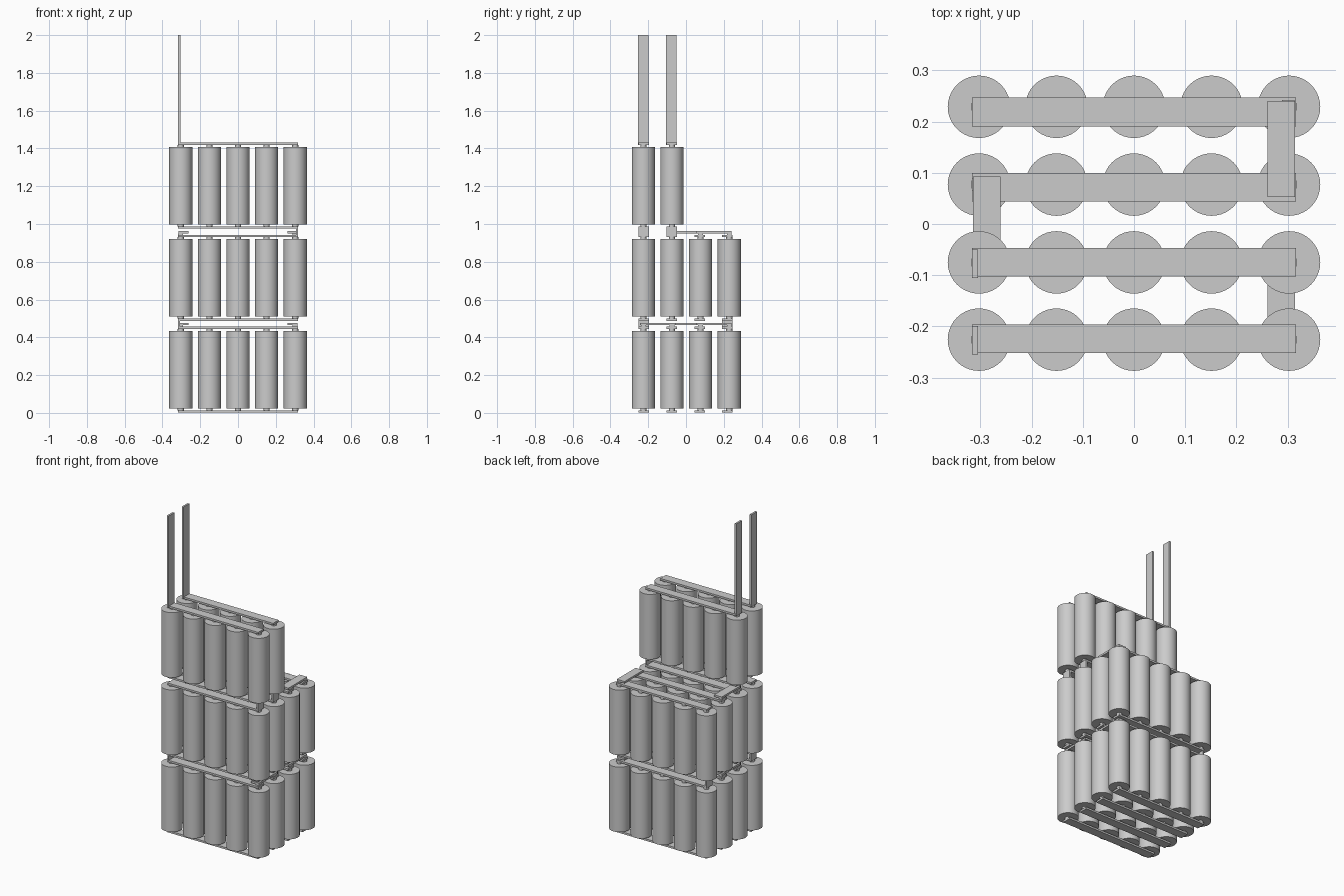
import bpy
import bmesh
import math
from mathutils import Matrix

cube = bpy.data.objects.get("Cube")
if cube:
    bpy.data.objects.remove(cube, do_unlink=True)

# One plain grey for the whole pack
grey = bpy.data.materials.new("plain_grey")
grey.use_nodes = True
grey.diffuse_color = (0.6, 0.6, 0.6, 1)
grey.node_tree.nodes["Principled BSDF"].inputs["Base Color"].default_value = (0.6, 0.6, 0.6, 1)

PITCH = 0.1515
RADIUS = 0.061
HEIGHT = 0.41
NUB = 0.011        # terminal height
THICK = 0.012      # metal strip thickness
WIDTH = 0.056      # metal strip width
END = 0.317        # strap half length
ROWS = [-0.226, -0.075, 0.077, 0.229]
STRIPS = [-0.224, -0.075, 0.072, 0.219]
BASES = [0.024, 0.51, 0.998]
ROWS_IN = [4, 4, 2]


def add_object(name, bm):
    mesh = bpy.data.meshes.new(name)
    bm.to_mesh(mesh)
    bm.free()
    mesh.materials.append(grey)
    obj = bpy.data.objects.new(name, mesh)
    bpy.context.collection.objects.link(obj)
    return obj


def box(name, x0, x1, y0, y1, z0, z1):
    bm = bmesh.new()
    place = Matrix.Translation(((x0 + x1) / 2, (y0 + y1) / 2, (z0 + z1) / 2))
    size = Matrix.Diagonal((x1 - x0, y1 - y0, z1 - z0, 1))
    bmesh.ops.create_cube(bm, size=1, matrix=place @ size)
    return add_object(name, bm)


def cell_mesh():
    # Cylinder with a small terminal on each end, as one turned profile
    bm = bmesh.new()
    r = 0.016
    profile = [(0, -NUB), (r, -NUB), (r, 0), (RADIUS, 0), (RADIUS, HEIGHT),
               (r, HEIGHT), (r, HEIGHT + NUB), (0, HEIGHT + NUB)]
    verts = [bm.verts.new((px, 0, pz)) for px, pz in profile]
    edges = [bm.edges.new(pair) for pair in zip(verts, verts[1:])]
    bmesh.ops.spin(bm, geom=verts + edges, cent=(0, 0, 0), axis=(0, 0, 1),
                   angle=2 * math.pi, steps=40)
    bmesh.ops.remove_doubles(bm, verts=bm.verts, dist=0.0001)
    bmesh.ops.recalc_face_normals(bm, faces=bm.faces)
    return add_object("cell", bm)


# Cells, sharing one mesh
first = cell_mesh()
bpy.context.view_layer.objects.active = first
first.select_set(True)
bpy.ops.object.shade_smooth_by_angle(angle=math.radians(35))
spots = [(i * PITCH, y, base) for base, count in zip(BASES, ROWS_IN)
         for y in ROWS[:count] for i in range(-2, 3)]
first.location = spots[0]
for spot in spots[1:]:
    cell = first.copy()
    cell.location = spot
    bpy.context.collection.objects.link(cell)

# Long straps under and over every row
for base, count in zip(BASES, ROWS_IN):
    top = base + HEIGHT + NUB
    for y in STRIPS[:count]:
        y0, y1 = y - WIDTH / 2, y + WIDTH / 2
        box("lower_strap", -END, END, y0, y1, base - NUB - THICK, base - NUB)
        box("upper_strap", -END, END, y0, y1, top, top + THICK)


def cross_link(side, a, b, strap_top):
    # Short strip joining neighbouring rows, raised on small spacers
    x0, x1 = sorted((side * (END - WIDTH), side * (END - 0.002)))
    low = strap_top + 0.007
    box("cross_link", x0, x1, STRIPS[a] - 0.019, STRIPS[b] + 0.021, low, low + THICK)
    for row in (a, b):
        x, y = side * 2 * PITCH, ROWS[row]
        box("link_spacer", x - 0.014, x + 0.011, y - 0.013, y + 0.013, strap_top, low)


tops = [base + HEIGHT + NUB + THICK for base in BASES]
for side, a in ((1, 0), (-1, 1), (1, 2)):
    cross_link(side, a, a + 1, tops[0])
for side, a in ((-1, 1), (1, 2)):
    cross_link(side, a, a + 1, tops[1])


# Upright end plates joining one tier to the next
def end_plate(side, row, tier):
    x0, x1 = sorted((side * (END - 0.01), side * END))
    y = STRIPS[row]
    box("end_plate", x0, x1, y - WIDTH / 2, y + WIDTH / 2,
        tops[tier] - THICK, BASES[tier + 1] - NUB)


for row in (0, 3):
    end_plate(-1, row, 0)
for row in (0, 1):
    end_plate(1, row, 1)

# Two tall output leads
for y in STRIPS[:2]:
    box("output_lead", -END, -END + THICK, y - 0.031, y + 0.025, tops[2] - THICK, 2)
